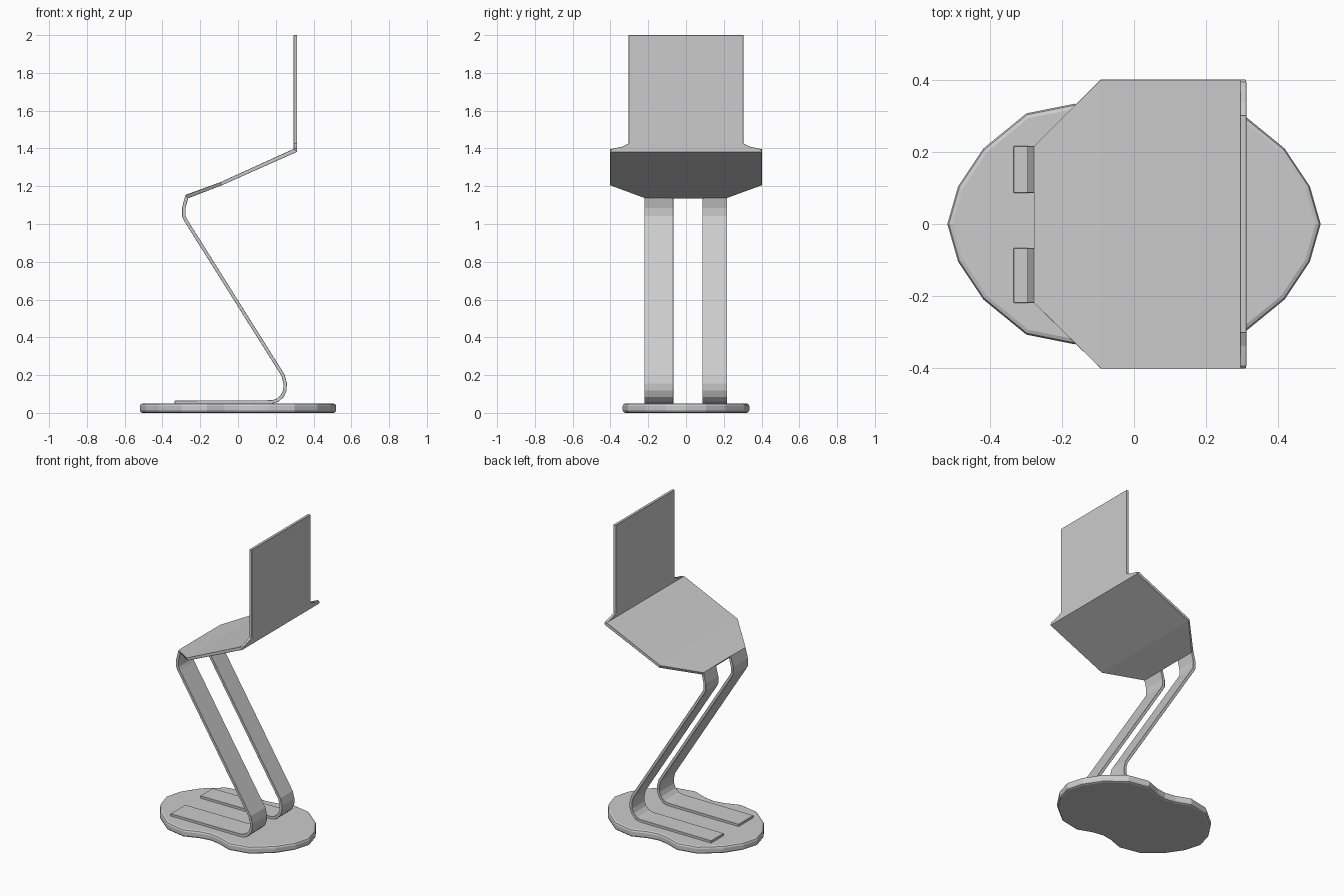
import bpy, bmesh

cube = bpy.data.objects.get("Cube")
if cube:
    bpy.data.objects.remove(cube, do_unlink=True)

metal = bpy.data.materials.new("grey_metal")
metal.use_nodes = True
GREY = (0.6, 0.6, 0.6, 1)
metal.diffuse_color = GREY
metal.node_tree.nodes["Principled BSDF"].inputs["Base Color"].default_value = GREY


def finish(bm, name):
    bmesh.ops.recalc_face_normals(bm, faces=bm.faces)
    mesh = bpy.data.meshes.new(name)
    bm.to_mesh(mesh)
    bm.free()
    mesh.materials.append(metal)
    obj = bpy.data.objects.new(name, mesh)
    bpy.context.collection.objects.link(obj)
    return obj


def add_bevel(obj, width, segments, angle):
    mod = obj.modifiers.new("soft_edges", "BEVEL")
    mod.width, mod.segments, mod.angle_limit = width, segments, angle


# Base plate: a slightly waisted oval, one quarter mirrored all round
quarter = [(0.52, 0), (0.49, 0.105), (0.42, 0.21), (0.3, 0.308), (0.165, 0.335), (0.07, 0.3)]
half = quarter + [(0, 0.288)] + [(-x, y) for x, y in reversed(quarter)]
outline = half + [(x, -y) for x, y in reversed(half[1:-1])]
bm = bmesh.new()
plate = bm.faces.new([bm.verts.new((x, y, 0)) for x, y in outline])
top = bmesh.ops.extrude_face_region(bm, geom=[plate])["geom"]
bmesh.ops.translate(bm, vec=(0, 0, 0.05), verts=[v for v in top if isinstance(v, bmesh.types.BMVert)])
base = finish(bm, "base_plate")
add_bevel(base, 0.014, 2, 0.9)

# Bent sheet: centre line of the foot, lower bend, leg and knee as (x, z)
leg_line = [(-0.335, 0.056), (0.18, 0.058), (0.21, 0.067), (0.235, 0.09), (0.248, 0.12),
            (0.25, 0.155), (0.238, 0.2), (-0.277, 1.02), (-0.287, 1.04), (-0.287, 1.085), (-0.272, 1.145)]
bm = bmesh.new()
seat_front = []
for y0, y1 in ((-0.22, -0.067), (0.087, 0.217)):
    rows = [[bm.verts.new((x, y, z)) for y in (y0, y1)] for x, z in leg_line]
    for a, b in zip(rows, rows[1:]):
        bm.faces.new((a[0], a[1], b[1], b[0]))
    seat_front += rows[-1]


def pair(x, y, z):
    return [bm.verts.new((x, s * y, z)) for s in (-1, 1)]


# Seat: tapered front, then full width up to the back fold
mid = pair(-0.09, 0.402, 1.213)
fold = pair(0.304, 0.402, 1.39)
bm.faces.new(seat_front + [mid[1], mid[0]])
bm.faces.new((mid[0], mid[1], fold[1], fold[0]))

# Backrest: short flared shoulders, then a narrower upright panel
side = [pair(0.304, y, z) for y, z in ((0.395, 1.397), (0.34, 1.409), (0.304, 1.426), (0.304, 2.0))]
bm.faces.new([fold[0], fold[1]] + [p[1] for p in side] + [p[0] for p in reversed(side)])
sheet = finish(bm, "bent_sheet_chair")
solid = sheet.modifiers.new("thickness", "SOLIDIFY")
solid.thickness, solid.offset, solid.use_even_offset = 0.018, 0, True
add_bevel(sheet, 0.004, 1, 1.2)
